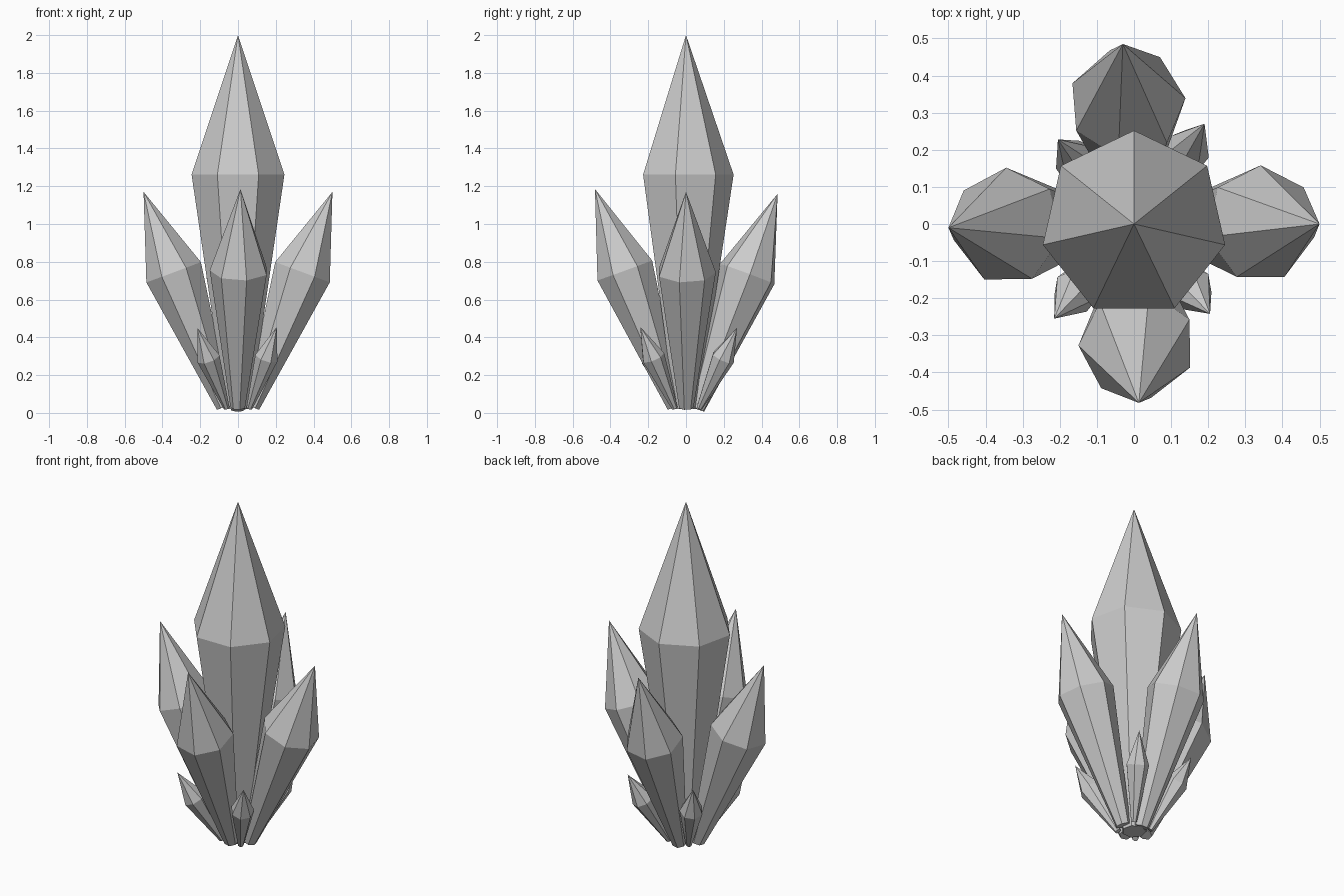
import bpy, bmesh
from math import cos, sin, radians, tau
from mathutils import Vector

if "Cube" in bpy.data.objects:
    bpy.data.objects.remove(bpy.data.objects["Cube"])

SIDES = 7
SHOULDER = 0.627  # fraction of the length where the point begins


def crystal(name, base, tip, r_base, r_ring, phase):
    """Seven-sided crystal: narrow foot, wide shoulder ring, sharp point."""
    base, tip = Vector(base), Vector(tip)
    axis = tip - base
    rot = Vector((0, 0, 1)).rotation_difference(axis)
    bm = bmesh.new()

    def ring(t, r):
        c = base + axis * t
        angles = [radians(phase) + tau * i / SIDES for i in range(SIDES)]
        return [bm.verts.new(c + rot @ Vector((r * cos(a), r * sin(a), 0))) for a in angles]

    low, high = ring(0, r_base), ring(SHOULDER, r_ring)
    top = bm.verts.new(tip)
    bm.faces.new(low[::-1])
    for i in range(SIDES):
        j = (i + 1) % SIDES
        bm.faces.new((low[i], low[j], high[j], high[i]))
        bm.faces.new((high[i], high[j], top))
    mesh = bpy.data.meshes.new(name)
    bm.to_mesh(mesh)
    bm.free()
    bpy.context.collection.objects.link(bpy.data.objects.new(name, mesh))


# tall centre crystal
crystal("centre_crystal", (0, 0, 0.02), (0, 0, 2.0), 0.065, 0.252, 90)

# four leaning crystals
for side, base, tip, phase in (
    ("right", (0.075, 0, 0.03), (0.50, 0, 1.17), 90),
    ("left", (-0.075, 0, 0.03), (-0.50, -0.01, 1.17), 91),
    ("back", (0, 0.06, 0.02), (-0.03, 0.485, 1.16), 56),
    ("front", (0, -0.06, 0.03), (0.013, -0.482, 1.185), 181),
):
    crystal(side + "_crystal", base, tip, 0.04, 0.158, phase)

# four small corner crystals
for side, base, tip, phase in (
    ("back_right", (0.06, 0.07, 0.025), (0.19, 0.27, 0.45), 90),
    ("back_left", (-0.06, 0.06, 0.025), (-0.205, 0.228, 0.45), 90),
    ("front_left", (-0.06, -0.06, 0.025), (-0.215, -0.255, 0.45), 90),
    ("front_right", (0.06, -0.06, 0.025), (0.205, -0.242, 0.455), 90),
):
    crystal(side + "_small_crystal", base, tip, 0.016, 0.063, phase)
